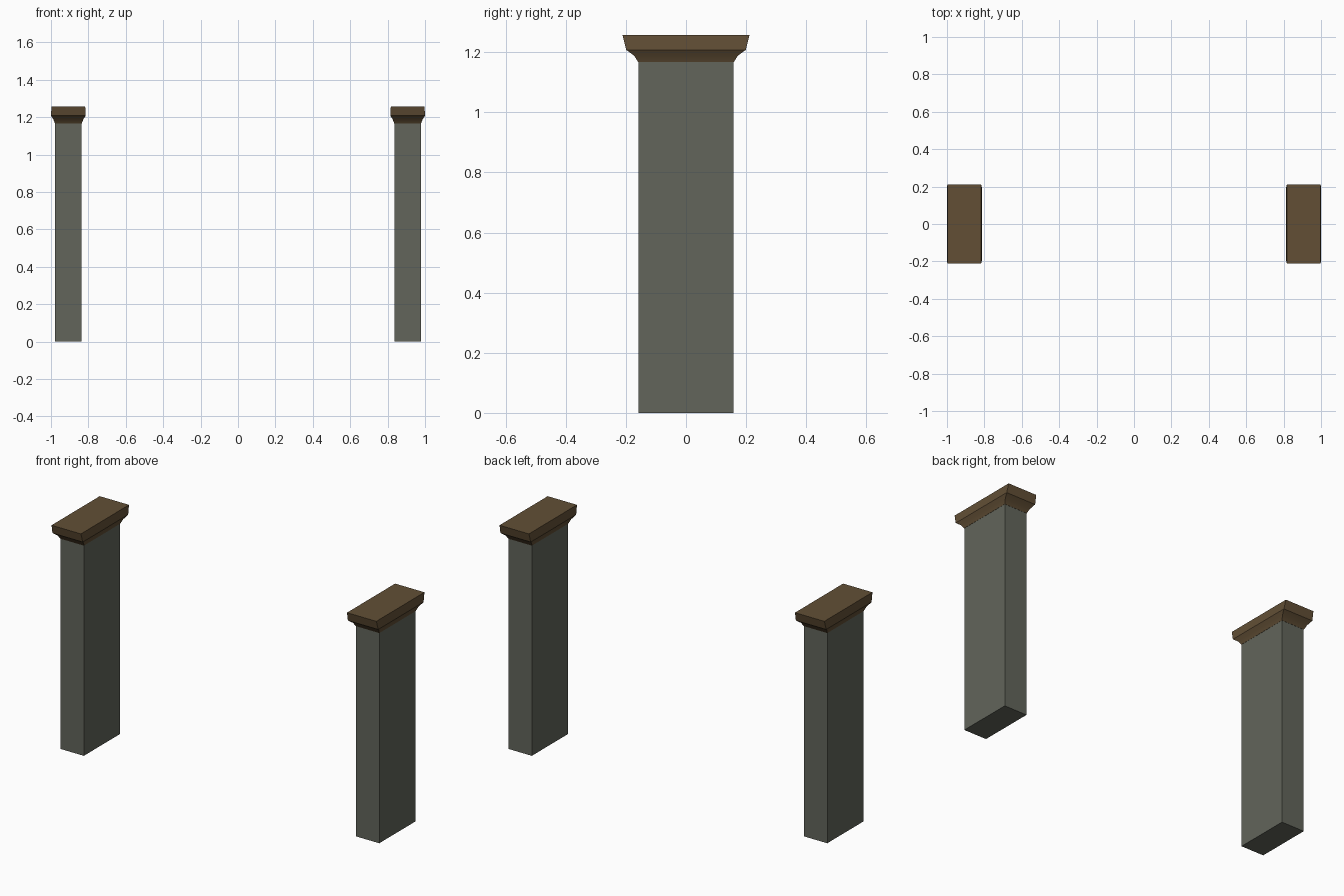
import bpy, bmesh, math

if "Cube" in bpy.data.objects:
    bpy.data.objects.remove(bpy.data.objects["Cube"])


def material(name, rgb):
    m = bpy.data.materials.new(name)
    m.diffuse_color = (*rgb, 1)
    m.use_nodes = True
    m.node_tree.nodes["Principled BSDF"].inputs["Base Color"].default_value = m.diffuse_color
    return m


STONE = material("grey_green_stone", (0.122, 0.130, 0.104))
WOOD = material("brown_cap", (0.122, 0.078, 0.036))


def stacked_block(name, x, rings, mat):
    """Closed rectangular loft through rings of (z, half width, half depth)."""
    bm = bmesh.new()
    loops = [[bm.verts.new((sx * hx, sy * hy, z))
              for sx, sy in ((-1, -1), (1, -1), (1, 1), (-1, 1))]
             for z, hx, hy in rings]
    bm.faces.new(loops[0][::-1])
    bm.faces.new(loops[-1])
    for a, b in zip(loops, loops[1:]):
        for i in range(4):
            j = (i + 1) % 4
            bm.faces.new((a[i], a[j], b[j], b[i]))
    bmesh.ops.recalc_face_normals(bm, faces=bm.faces)
    me = bpy.data.meshes.new(name)
    bm.to_mesh(me)
    bm.free()
    me.materials.append(mat)
    ob = bpy.data.objects.new(name, me)
    ob.location.x = x
    bpy.context.collection.objects.link(ob)
    return ob


SHAFT = [(0, 0.071, 0.158), (1.168, 0.071, 0.158)]
# Flared moulding below, slab with slightly leaning sides above
CAP = [(1.167, 0.072, 0.159), (1.188, 0.080, 0.172),
       (1.208, 0.093, 0.199), (1.257, 0.090, 0.211)]

for side, x in (("left", -0.907), ("right", 0.907)):
    stacked_block(side + "_pillar_shaft", x, SHAFT, STONE)
    cap = stacked_block(side + "_pillar_cap", x, CAP, WOOD)
    # Soften only the crease inside the curved moulding
    bpy.ops.object.select_all(action='DESELECT')
    cap.select_set(True)
    bpy.context.view_layer.objects.active = cap
    bpy.ops.object.shade_smooth_by_angle(angle=math.radians(30))
